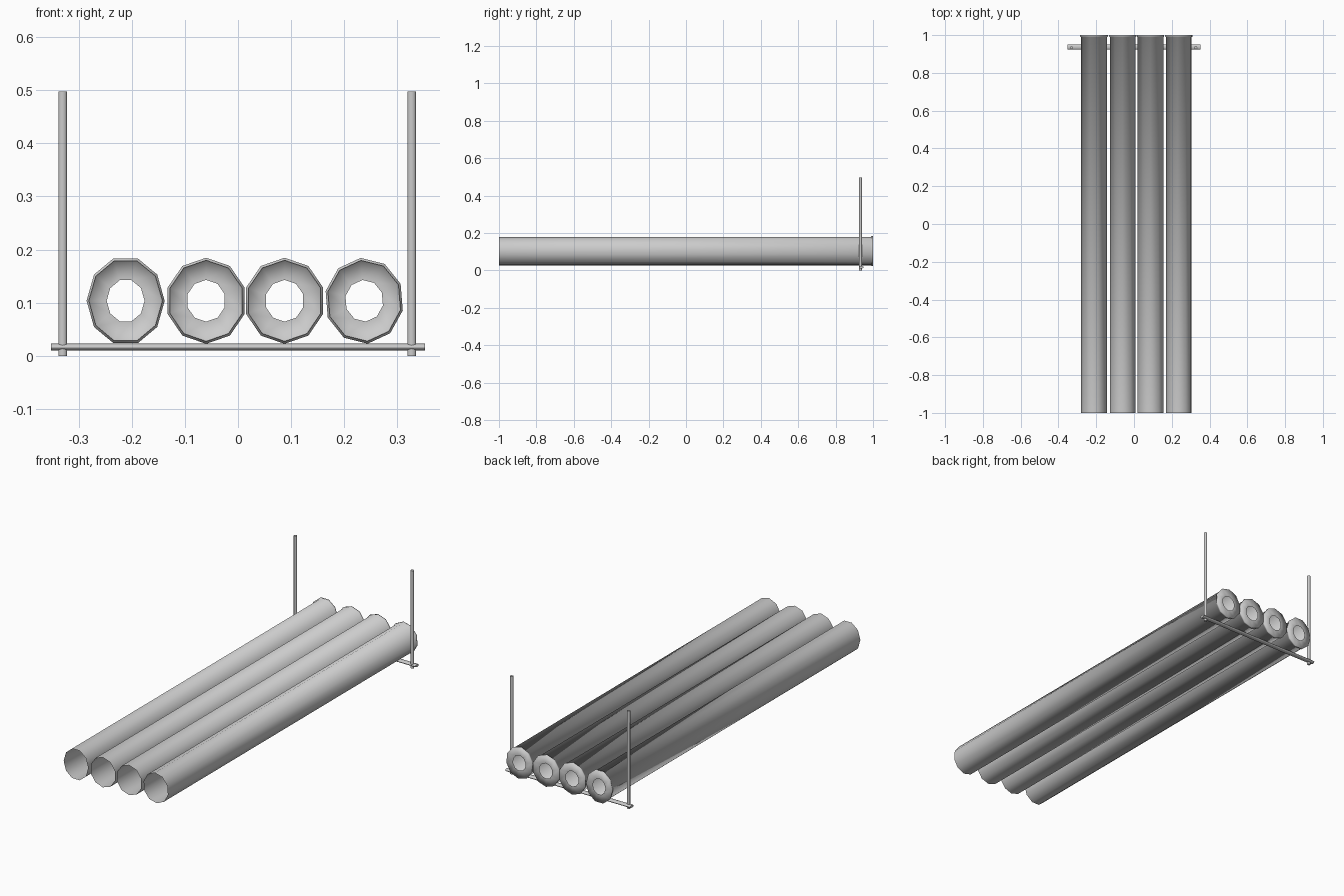
import bpy, bmesh, math

if "Cube" in bpy.data.objects:
    bpy.data.objects.remove(bpy.data.objects["Cube"])

SIDES = 10


def lathe_tube(name, x, z, rx, rz, turn):
    """Open-front tube along y with a small rim and a holed cap at the back."""
    profile = [(0.94, -1.0), (0.94, 0.99), (1.0, 0.992), (1.0, 1.0), (0.485, 1.0)]
    bm = bmesh.new()
    rings = []
    for r, y in profile:
        ring = []
        for i in range(SIDES):
            a = math.radians(turn) + 2 * math.pi * i / SIDES
            ring.append(bm.verts.new((rx * r * math.cos(a), y, rz * r * math.sin(a))))
        rings.append(ring)
    for a, b in zip(rings, rings[1:]):
        for i in range(SIDES):
            j = (i + 1) % SIDES
            bm.faces.new((a[i], b[i], b[j], a[j])).smooth = True
    mesh = bpy.data.meshes.new(name)
    bm.to_mesh(mesh)
    bm.free()
    obj = bpy.data.objects.new(name, mesh)
    obj.location = (x, 0, z)
    bpy.context.collection.objects.link(obj)
    return obj


def rod(name, loc, length, sx, sy, rot=(0, 0, 0)):
    """Smooth rod with an elliptical section."""
    bpy.ops.mesh.primitive_cylinder_add(vertices=SIDES, radius=1, depth=length,
                                        location=loc, rotation=rot)
    obj = bpy.context.object
    obj.name = name
    obj.scale = (sx, sy, 1)
    bpy.ops.object.shade_smooth_by_angle(angle=math.radians(45))
    return obj


# four parallel tubes, each turned a little differently
tubes = [(-0.2115, 0.0735, 0.084, 0),
         (-0.060, 0.076, 0.081, 18),
         (0.0877, 0.076, 0.081, 18),
         (0.2375, 0.0745, 0.081, 23)]
for n, (x, rx, rz, turn) in enumerate(tubes, 1):
    lathe_tube(f"tube_{n}", x, 0.1035, rx, rz, turn)

# flattened cross bar under the back ends
rod("cross_bar", (0, 0.937, 0.0165), 0.703, 0.0068, 0.0135, (0, math.pi / 2, 0))

# upright posts at both ends of the bar
for side, x in (("left", -0.33), ("right", 0.327)):
    rod(f"post_{side}", (x, 0.933, 0.2485), 0.497, 0.0085, 0.0075)
